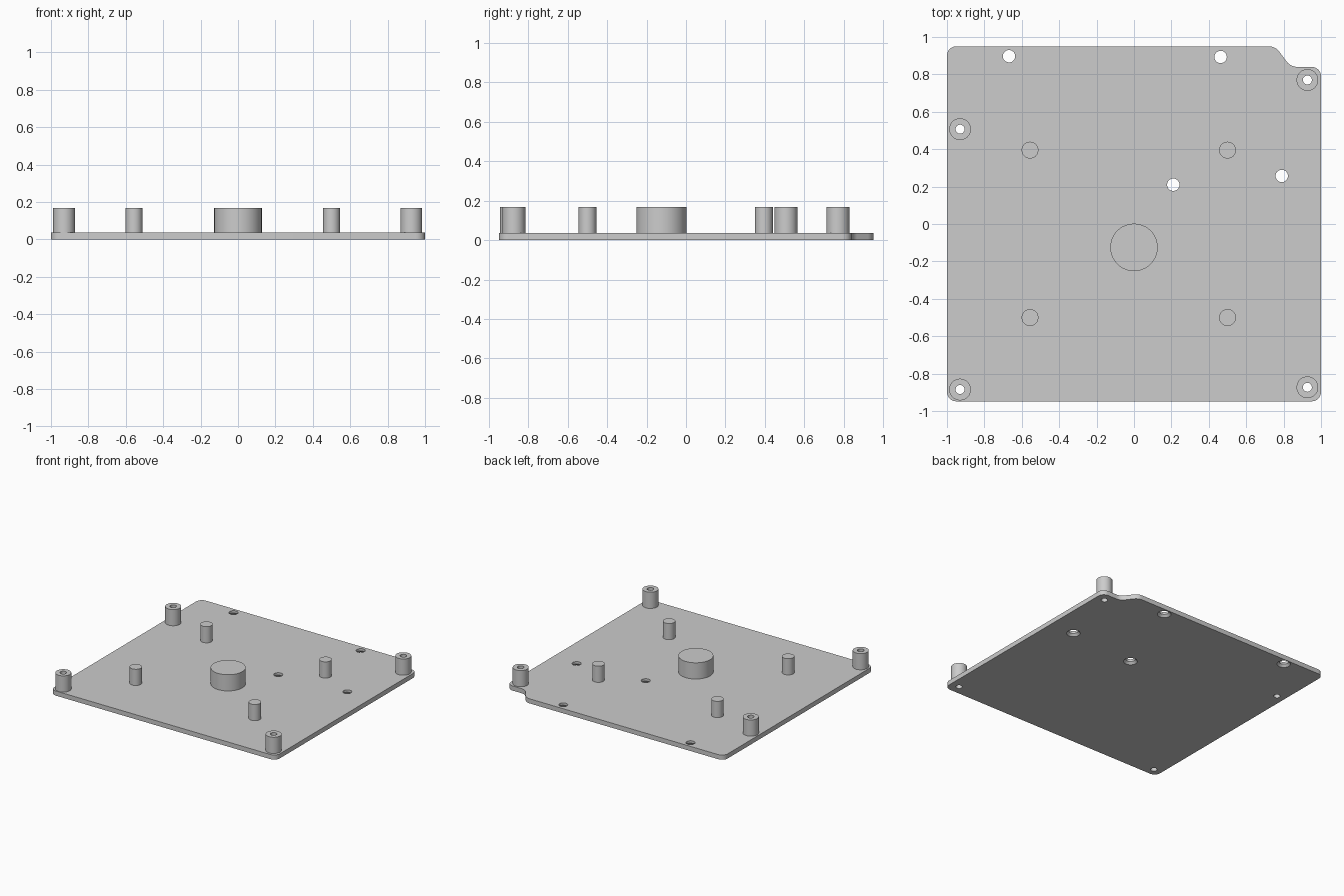
import bpy, bmesh, math
from mathutils import Vector

cube = bpy.data.objects.get("Cube")
if cube:
    bpy.data.objects.remove(cube, do_unlink=True)

PLATE, TOP = 0.037, 0.167

grey = bpy.data.materials.new("light grey")
grey.use_nodes = True
colour = (0.604, 0.604, 0.604, 1)
grey.diffuse_color = colour
grey.node_tree.nodes["Principled BSDF"].inputs["Base Color"].default_value = colour


def make_object(name, bm):
    bmesh.ops.recalc_face_normals(bm, faces=bm.faces)
    mesh = bpy.data.meshes.new(name)
    bm.to_mesh(mesh)
    bm.free()
    mesh.materials.append(grey)
    ob = bpy.data.objects.new(name, mesh)
    bpy.context.collection.objects.link(ob)
    return ob


def smooth(ob):
    bpy.ops.object.select_all(action="DESELECT")
    ob.select_set(True)
    bpy.context.view_layer.objects.active = ob
    bpy.ops.object.shade_smooth_by_angle(angle=math.radians(30))


def fillet(corners, steps=8):
    """Round each (x, y, radius) corner of a closed outline."""
    pts = []
    for i, (x, y, r) in enumerate(corners):
        p = Vector((x, y))
        a = (Vector(corners[i - 1][:2]) - p).normalized()
        b = (Vector(corners[(i + 1) % len(corners)][:2]) - p).normalized()
        half = a.angle(b) / 2
        centre = p + (a + b).normalized() * r / math.sin(half)
        start = (p + a * r / math.tan(half) - centre).normalized()
        end = (p + b * r / math.tan(half) - centre).normalized()
        pts += [centre + start.slerp(end, k / steps) * r for k in range(steps + 1)]
    return pts


def cone(bm, x, y, z0, z1, r0, r1, segments=48):
    made = bmesh.ops.create_cone(bm, cap_ends=True, segments=segments,
                                 radius1=r0, radius2=r1, depth=z1 - z0)
    bmesh.ops.translate(bm, verts=made["verts"], vec=(x, y, (z0 + z1) / 2))


def post(name, x, y, radius):
    bm = bmesh.new()
    cone(bm, x, y, PLATE, TOP, radius, radius)
    smooth(make_object(name, bm))


def tube(name, x, y, outer, inner, segments=48):
    bm = bmesh.new()
    rings = []
    for r, z in ((outer, PLATE), (outer, TOP), (inner, TOP), (inner, PLATE)):
        angles = [2 * math.pi * k / segments for k in range(segments)]
        rings.append([bm.verts.new((x + r * math.cos(t), y + r * math.sin(t), z))
                      for t in angles])
    for lower, upper in zip(rings, rings[1:] + rings[:1]):
        for k in range(segments):
            n = (k + 1) % segments
            bm.faces.new((lower[k], lower[n], upper[n], upper[k]))
    smooth(make_object(name, bm))


# Positions of the features
standoffs = {"back_left": (0.927, 0.77), "back_right": (-0.93, 0.507),
             "front_left": (0.927, -0.873), "front_right": (-0.93, -0.885)}
screw_holes = [(-0.668, 0.897), (0.463, 0.893), (0.21, 0.21), (0.79, 0.257)]
BORE = 0.024

# Base plate with rounded corners and a notch at the back left
bm = bmesh.new()
outline = fillet([(-1, -0.948, 0.05), (1, -0.948, 0.05), (1, 0.84, 0.05),
                  (0.838, 0.84, 0.07), (0.755, 0.95, 0.07), (-1, 0.95, 0.05)])
face = bm.faces.new([bm.verts.new((p.x, p.y, 0)) for p in outline])
# Keep the lower face while raising a copy to close the slab
raised = bmesh.ops.extrude_face_region(bm, geom=[face], use_keep_orig=True)["geom"]
bmesh.ops.translate(bm, vec=(0, 0, PLATE),
                    verts=[v for v in raised if isinstance(v, bmesh.types.BMVert)])
plate = make_object("base_plate", bm)

# Screw holes are countersunk from the underside; standoff bores are straight
bm = bmesh.new()
for x, y in screw_holes:
    cone(bm, x, y, -0.02, 0.02, 0.069, 0.031)
    cone(bm, x, y, -PLATE, 2 * PLATE, 0.033, 0.033)
for x, y in standoffs.values():
    cone(bm, x, y, -PLATE, 2 * PLATE, BORE, BORE)
cutter = make_object("hole_cutter", bm)
cutter.hide_render = True
cut = plate.modifiers.new("holes", "BOOLEAN")
cut.operation = "DIFFERENCE"
cut.solver = "EXACT"
cut.use_self = True
cut.object = cutter
bpy.context.view_layer.objects.active = plate
bpy.ops.object.modifier_apply(modifier="holes")
bpy.data.objects.remove(cutter, do_unlink=True)
smooth(plate)

# Hollow standoffs, pegs and the central boss
for place, (x, y) in standoffs.items():
    tube("standoff_" + place, x, y, 0.058, BORE)
for across, x in (("right", -0.556), ("left", 0.5)):
    for along, y in (("front", -0.5), ("back", 0.395)):
        post(f"peg_{along}_{across}", x, y, 0.045)
post("central_boss", 0, -0.125, 0.127)
